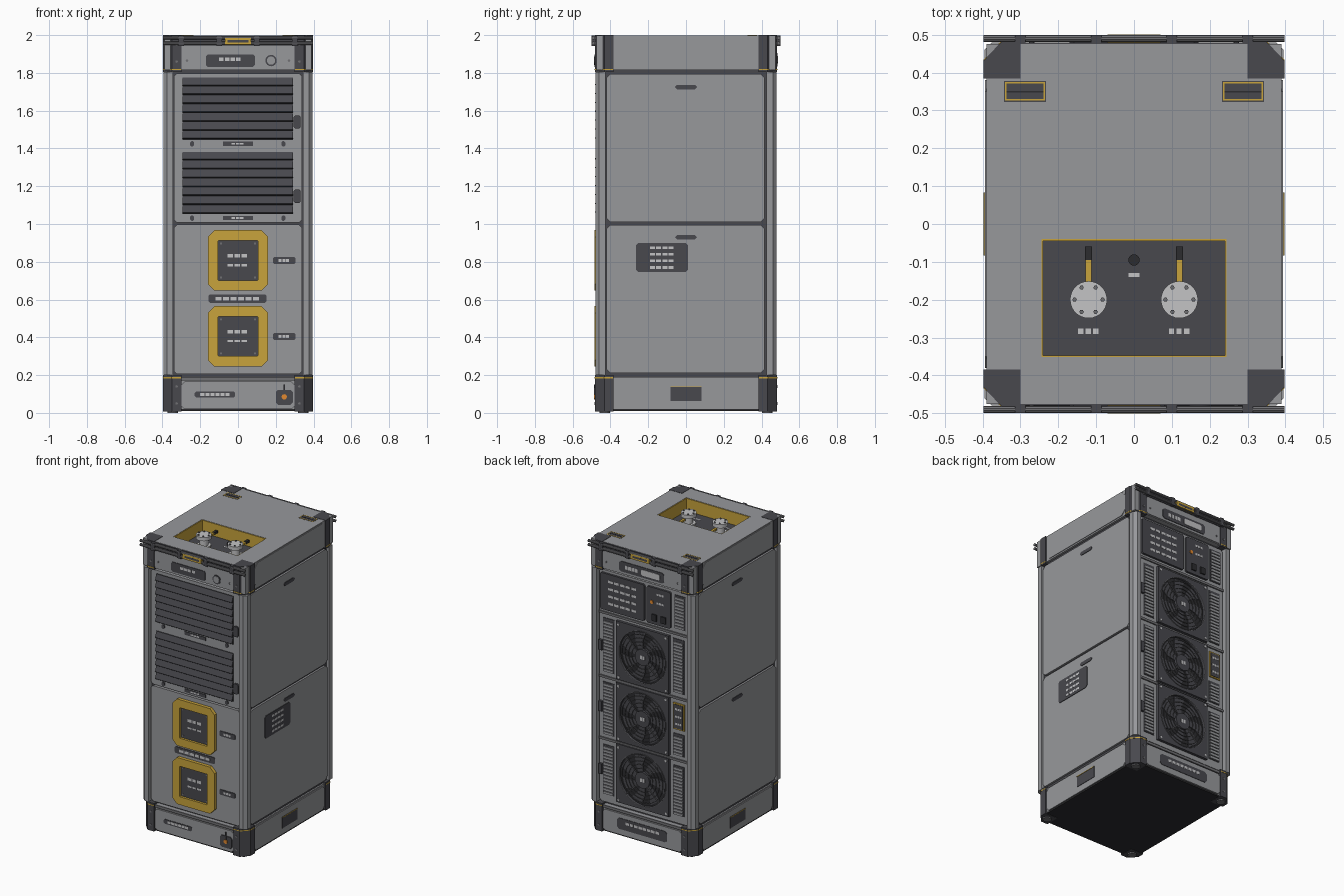
import bpy, bmesh, math
from mathutils import Vector


def mat(name, r, g, b):
    m = bpy.data.materials.new(name)
    m.diffuse_color = (r, g, b, 1)
    return m


GREY = mat("panel grey", 0.31, 0.315, 0.33)
DARK = mat("charcoal", 0.065, 0.065, 0.075)
BLACK = mat("near black", 0.025, 0.025, 0.028)
MID = mat("steel grey", 0.16, 0.16, 0.17)
LIGHT = mat("light metal", 0.55, 0.55, 0.56)
YELLOW = mat("safety yellow", 0.58, 0.37, 0.045)
ORANGE = mat("indicator orange", 0.75, 0.25, 0.03)


def place(axis, p, d):
    # 2D profile point plus depth along an axis
    a, b = p
    return {"x": (d, a, b), "y": (a, d, b), "z": (a, b, d)}[axis]


def finish(bm, name, m, smooth=False):
    bmesh.ops.recalc_face_normals(bm, faces=bm.faces)
    me = bpy.data.meshes.new(name)
    bm.to_mesh(me)
    bm.free()
    me.materials.append(m)
    ob = bpy.data.objects.new(name, me)
    bpy.context.collection.objects.link(ob)
    if smooth:
        bpy.context.view_layer.objects.active = ob
        ob.select_set(True)
        bpy.ops.object.shade_smooth_by_angle(angle=math.radians(35))
        ob.select_set(False)
    return ob


def prism(name, pts, axis, lo, hi, m, smooth=False):
    bm = bmesh.new()
    a, b = [[bm.verts.new(place(axis, p, d)) for p in pts] for d in (lo, hi)]
    bm.faces.new(a)
    bm.faces.new(b)
    n = len(pts)
    for i in range(n):
        j = (i + 1) % n
        bm.faces.new((a[i], a[j], b[j], b[i]))
    return finish(bm, name, m, smooth)


def frame(name, outer, inner, axis, lo, hi, m):
    # plate with a hole; both outlines have the same number of points
    bm = bmesh.new()
    L = [[bm.verts.new(place(axis, p, d)) for p in loop]
         for loop, d in ((outer, lo), (outer, hi), (inner, hi), (inner, lo))]
    n = len(outer)
    for k in range(4):
        for i in range(n):
            j = (i + 1) % n
            q = L[(k + 1) % 4]
            bm.faces.new((L[k][i], L[k][j], q[j], q[i]))
    return finish(bm, name, m)


def rect(a0, a1, b0, b1, c=0.0):
    if not c:
        return [(a0, b0), (a1, b0), (a1, b1), (a0, b1)]
    return [(a0 + c, b0), (a1 - c, b0), (a1, b0 + c), (a1, b1 - c),
            (a1 - c, b1), (a0 + c, b1), (a0, b1 - c), (a0, b0 + c)]


def circle(u, v, r, n=24):
    return [(u + r * math.cos(2 * math.pi * i / n), v + r * math.sin(2 * math.pi * i / n)) for i in range(n)]


def box(name, x0, x1, y0, y1, z0, z1, m, c=0.0):
    return prism(name, rect(x0, x1, y0, y1, c), "z", z0, z1, m)


def plate(face, name, u0, u1, z0, z1, d0, d1, m, c=0.0):
    axis, s = {"front": ("y", -1), "back": ("y", 1), "right": ("x", 1), "left": ("x", -1)}[face]
    return prism(name, rect(u0, u1, z0, z1, c), axis, s * d0, s * d1, m)


def marks(face, name, u0, u1, zs, h, d, m=LIGHT, n=3):
    # short abstract bars on a label
    w = (u1 - u0) / n
    for z in zs:
        for i in range(n):
            plate(face, name, u0 + i * w, u0 + (i + 0.8) * w, z - h / 2, z + h / 2, d, d + 0.001, m)


# Core and base
box("core", -0.375, 0.375, -0.44, 0.44, 0.03, 1.89, DARK)
box("base_body", -0.385, 0.385, -0.465, 0.465, 0.02, 0.19, GREY, 0.04)
box("bottom_plate", -0.385, 0.385, -0.465, 0.465, 0.01, 0.02, BLACK, 0.04)

# Top section: plate with a recess, plus surrounding walls
hole = rect(-0.245, 0.245, -0.352, -0.04)
frame("top_section", rect(-0.39, 0.39, -0.475, 0.475), hole, "z", 1.815, 1.998, GREY)
box("recess_floor", -0.245, 0.245, -0.352, -0.04, 1.89, 1.91, DARK)
frame("recess_lining", hole, rect(-0.24, 0.24, -0.347, -0.045), "z", 1.91, 1.996, YELLOW)

# Corner castings, posts and feet
for sx in (-1, 1):
    for sy in (-1, 1):
        corner = [(0.3 * sx, 0.385 * sy), (0.397 * sx, 0.385 * sy), (0.397 * sx, 0.432 * sy),
                  (0.35 * sx, 0.482 * sy), (0.3 * sx, 0.482 * sy)]
        prism("top_corner", corner, "z", 1.805, 2.0, DARK)
        prism("base_corner", corner, "z", 0.008, 0.2, DARK)
        for z in (0.183, 1.815):
            big = [(x * 1.003, y * 1.003) for x, y in corner]
            prism("corner_stripe", big, "z", z, z + 0.006, YELLOW)
        post = [(0.345 * sx, 0.425 * sy), (0.395 * sx, 0.425 * sy), (0.395 * sx, 0.46 * sy),
                (0.375 * sx, 0.48 * sy), (0.345 * sx, 0.48 * sy)]
        prism("corner_post", post, "z", 0.2, 1.805, GREY)
        prism("foot", circle(0.345 * sx, 0.43 * sy, 0.028, 16), "z", 0, 0.01, MID)
        for z in (0.05, 0.14, 1.86, 1.95):
            y = sy * 0.482
            prism("corner_bolt", circle(0.325 * sx, z, 0.007, 8), "y", y, y + sy * 0.003, MID)

# Side panels with finger slots, caps and base vents
for f, s in (("right", 1), ("left", -1)):
    for z0, z1 in ((0.21, 0.995), (1.01, 1.795)):
        plate(f, "side_panel", -0.42, 0.415, z0, z1, 0.37, 0.388, GREY, 0.02)
    for z in (0.93, 1.725):
        plate(f, "finger_slot", -0.057, 0.057, z - 0.012, z + 0.012, 0.388, 0.392, DARK, 0.01)
    plate(f, "top_side_panel", -0.38, 0.38, 1.825, 1.99, 0.385, 0.394, GREY, 0.03)
    plate(f, "base_side_panel", -0.38, 0.38, 0.02, 0.18, 0.38, 0.392, GREY, 0.02)
    plate(f, "base_vent", -0.083, 0.083, 0.063, 0.14, 0.392, 0.395, DARK)
    plate(f, "base_vent_trim", -0.083, 0.083, 0.136, 0.14, 0.395, 0.397, YELLOW)
plate("right", "side_label", -0.265, 0.01, 0.745, 0.9, 0.388, 0.392, DARK, 0.012)
marks("right", "side_label_mark", -0.19, -0.06, (0.77, 0.805, 0.84, 0.875), 0.014, 0.392, n=4)

# Front and back base, top fascia and rails
for f, s in (("front", -1), ("back", 1)):
    plate(f, "base_fascia", -0.298, 0.298, 0.02, 0.165, 0.46, 0.476, GREY, 0.015)
    plate(f, "base_ledge", -0.298, 0.298, 0.172, 0.19, 0.46, 0.474, MID)
    plate(f, "top_fascia", -0.298, 0.298, 1.82, 1.94, 0.47, 0.48, GREY, 0.01)
    plate(f, "rail_backing", -0.3, 0.3, 1.945, 1.996, 0.47, 0.48, DARK)
    for z in (1.957, 1.985):
        prism("rail", circle(s * 0.49, z, 0.0095, 10), "x", -0.398, 0.398, MID, True)
    for x in (-0.3, -0.1, 0.1, 0.3):
        plate(f, "rail_bracket", x - 0.014, x + 0.014, 1.943, 1.997, 0.475, 0.499, DARK)
    plate(f, "pull_handle", -0.07, 0.07, 1.95, 1.985, 0.48, 0.5, YELLOW)
    plate(f, "pull_handle_inset", -0.055, 0.055, 1.96, 1.974, 0.499, 0.5002, DARK)
    for x in (-0.27, 0.27):
        prism("fascia_bolt", circle(x, 1.865, 0.007, 8), "y", s * 0.48, s * 0.483, MID)

# Front panels
for z0, z1 in ((0.205, 0.997), (1.008, 1.797)):
    plate("front", "front_panel", -0.338, 0.338, z0, z1, 0.43, 0.462, GREY, 0.015)
for z0, z1 in ((1.052, 1.382), (1.445, 1.775)):
    plate("front", "louvre_back", -0.293, 0.29, z0, z1, 0.462, 0.466, BLACK)
    n = 7
    h = (z1 - z0) / n
    for i in range(n):
        z = z0 + i * h
        prism("louvre_slat", [(-0.464, z + h), (-0.468, z + h), (-0.482, z + 0.009), (-0.476, z + 0.004)],
              "x", -0.293, 0.29, DARK)
    plate("front", "louvre_label", -0.08, 0.08, z0 - 0.032, z0 - 0.009, 0.462, 0.466, DARK)
    marks("front", "louvre_mark", -0.035, 0.035, (z0 - 0.02,), 0.01, 0.466)
    for x in (-0.243, 0.24):
        plate("front", "louvre_latch", x - 0.011, x + 0.011, z0 - 0.036, z0 - 0.006, 0.462, 0.468, DARK, 0.008)
    plate("front", "louvre_hinge", 0.295, 0.332, z0 + 0.06, z0 + 0.13, 0.462, 0.474, DARK, 0.008)

# Yellow framed ports
for z in (0.405, 0.807):
    frame("port_frame", rect(-0.16, 0.16, z - 0.16, z + 0.16, 0.035),
          rect(-0.105, 0.105, z - 0.105, z + 0.105, 0.003), "y", -0.484, -0.462, YELLOW)
    plate("front", "port_door", -0.105, 0.105, z - 0.105, z + 0.105, 0.462, 0.468, DARK)
    marks("front", "port_mark", -0.055, 0.055, (z + 0.025,), 0.02, 0.468)
    marks("front", "port_mark", -0.055, 0.055, (z - 0.025,), 0.012, 0.468)
    for x in (-0.09, 0.09):
        for dz in (-0.09, 0.09):
            prism("port_bolt", circle(x, z + dz, 0.006, 8), "y", -0.471, -0.468, MID)
    plate("front", "port_tag", 0.185, 0.305, z - 0.018, z + 0.018, 0.462, 0.466, DARK, 0.006)
    marks("front", "port_tag_mark", 0.215, 0.275, (z,), 0.015, 0.466)
plate("front", "port_label", -0.155, 0.15, 0.583, 0.628, 0.462, 0.466, DARK, 0.008)
marks("front", "port_label_mark", -0.12, 0.12, (0.605,), 0.018, 0.466, n=6)

# Front fascia details
plate("front", "top_label", -0.17, 0.09, 1.832, 1.898, 0.48, 0.484, DARK, 0.01)
marks("front", "top_label_mark", -0.1, 0.02, (1.872,), 0.018, 0.484, n=4)
prism("round_lock", circle(0.175, 1.865, 0.03), "y", -0.484, -0.48, DARK, True)
prism("round_lock_face", circle(0.175, 1.865, 0.022), "y", -0.486, -0.484, GREY, True)
plate("front", "base_label", -0.23, -0.015, 0.082, 0.113, 0.476, 0.479, DARK, 0.008)
marks("front", "base_label_mark", -0.2, -0.04, (0.098,), 0.016, 0.479, n=6)
plate("front", "switch_box", 0.2, 0.29, 0.042, 0.122, 0.476, 0.482, DARK, 0.012)
prism("switch_knob", circle(0.245, 0.085, 0.014, 16), "y", -0.488, -0.482, ORANGE)
plate("front", "switch_lever", 0.24, 0.25, 0.09, 0.15, 0.482, 0.486, DARK)

# Back panel, control displays and labels
plate("back", "back_panel", -0.338, 0.338, 0.205, 1.797, 0.43, 0.456, GREY, 0.015)
for z in (0.64, 1.065, 1.505):
    plate("back", "back_divider", -0.338, 0.338, z - 0.008, z + 0.008, 0.456, 0.464, MID)
plate("back", "main_display", -0.01, 0.325, 1.53, 1.78, 0.456, 0.47, DARK, 0.008)
marks("back", "display_mark", 0.05, 0.27, (1.58, 1.63, 1.68, 1.73), 0.016, 0.47, n=5)
plate("back", "control_box", -0.21, -0.03, 1.53, 1.78, 0.456, 0.47, DARK, 0.008)
prism("indicator", circle(-0.07, 1.68, 0.012, 12), "y", 0.47, 0.476, ORANGE)
marks("back", "control_mark", -0.16, -0.1, (1.68, 1.74), 0.014, 0.47)
for x in (-0.16, -0.09):
    plate("back", "rocker_switch", x - 0.018, x + 0.018, 1.555, 1.6, 0.47, 0.478, BLACK)
plate("back", "top_back_label", -0.17, 0.17, 1.835, 1.905, 0.48, 0.484, DARK, 0.012)
plate("back", "top_back_window", -0.14, 0.0, 1.85, 1.89, 0.484, 0.487, LIGHT, 0.008)
marks("back", "top_back_mark", 0.03, 0.13, (1.87,), 0.025, 0.487 - 0.003, n=4)
plate("back", "base_back_label", -0.19, 0.19, 0.06, 0.135, 0.476, 0.479, DARK, 0.015)
marks("back", "base_back_mark", -0.13, 0.13, (0.108,), 0.018, 0.479, n=8)

# Slatted side vents on the back
for x, z0, z1 in ((0.265, 1.1, 1.47), (0.265, 0.67, 1.03), (0.265, 0.26, 0.6), (-0.265, 1.1, 1.47),
                  (-0.265, 0.67, 0.82), (-0.265, 0.26, 0.6), (-0.275, 1.54, 1.77)):
    plate("back", "vent_back", x - 0.042, x + 0.042, z0, z1, 0.456, 0.46, DARK)
    n = int((z1 - z0) / 0.022)
    for i in range(n):
        z = z0 + 0.005 + i * 0.022
        plate("back", "vent_slat", x - 0.036, x + 0.036, z, z + 0.014, 0.46, 0.466, GREY)
plate("back", "service_tag", -0.31, -0.225, 0.85, 1.03, 0.456, 0.464, YELLOW)
plate("back", "service_tag_face", -0.302, -0.233, 0.858, 1.022, 0.464, 0.467, DARK)
marks("back", "service_mark", -0.295, -0.24, (0.89, 0.94, 0.99), 0.014, 0.467)
for z in (0.43, 0.86, 1.28):
    plate("back", "back_hinge", 0.31, 0.335, z - 0.035, z + 0.035, 0.456, 0.472, DARK)

# Fans
N = 40
for z in (0.437, 0.857, 1.28):
    sq = [(0.2 * x / max(abs(x), abs(y)), z + 0.2 * y / max(abs(x), abs(y))) for x, y in circle(0, 0, 1, N)]
    frame("fan_frame", sq, circle(0, z, 0.178, N), "y", 0.456, 0.474, DARK)
    prism("fan_well", circle(0, z, 0.18, N), "y", 0.456, 0.458, BLACK)
    prism("fan_hub", circle(0, z, 0.055), "y", 0.458, 0.476, DARK, True)
    marks("back", "fan_hub_mark", -0.02, 0.02, (z,), 0.025, 0.476, n=2)
    for k in range(7):
        a = 2 * math.pi * k / 7
        pts = [(r * math.cos(a + t), z + r * math.sin(a + t))
               for r, t in ((0.05, 0), (0.11, 0.1), (0.17, 0.3), (0.17, 0.8), (0.11, 0.65), (0.05, 0.6))]
        prism("fan_blade", pts, "y", 0.459, 0.464, DARK)
    for r in (0.08, 0.105, 0.13, 0.155, 0.178):
        frame("guard_ring", circle(0, z, r + 0.002, N), circle(0, z, r - 0.002, N), "y", 0.473, 0.477, MID)
    for k in range(4):
        d = Vector((math.cos(k * math.pi / 2 + 0.78), math.sin(k * math.pi / 2 + 0.78)))
        p = Vector((-d.y, d.x)) * 0.003
        c = Vector((0, z))
        prism("guard_spoke", [c + d * 0.05 + p, c + d * 0.18 + p, c + d * 0.18 - p, c + d * 0.05 - p],
              "y", 0.471, 0.476, MID)
        prism("fan_bolt", circle(*(c + d * 0.255), 0.008, 8), "y", 0.474, 0.478, LIGHT)

# Valves in the top recess, with levers
for x in (-0.12, 0.12):
    for r, z0, z1 in ((0.045, 1.91, 1.92), (0.028, 1.92, 1.965), (0.049, 1.965, 1.99)):
        prism("valve", circle(x, -0.2, r, 28), "z", z0, z1, LIGHT, True)
    for u, v in circle(x, -0.2, 0.037, 6):
        prism("valve_bolt", circle(u, v, 0.006, 6), "z", 1.99, 1.996, MID)
    box("valve_lever", x - 0.008, x + 0.008, -0.155, -0.095, 1.95, 1.962, YELLOW)
    box("lever_grip", x - 0.009, x + 0.009, -0.095, -0.06, 1.948, 1.964, BLACK)
    for i in range(3):
        box("valve_mark", x - 0.028 + i * 0.02, x - 0.014 + i * 0.02, -0.29, -0.276, 1.91, 1.911, LIGHT)
prism("recess_button", circle(0, -0.095, 0.015, 16), "z", 1.91, 1.925, BLACK)
box("button_mark", -0.014, 0.014, -0.14, -0.13, 1.91, 1.911, LIGHT)

# Recessed grips on the top
for x in (-0.288, 0.288):
    box("grip_plate", x - 0.056, x + 0.056, 0.322, 0.378, 1.99, 1.9985, DARK)
    frame("grip_trim", rect(x - 0.053, x + 0.053, 0.326, 0.375), rect(x - 0.049, x + 0.049, 0.33, 0.371),
          "z", 1.9985, 1.9995, YELLOW)
    box("grip_bar", x - 0.049, x + 0.049, 0.347, 0.351, 1.9985, 2.0, BLACK)
